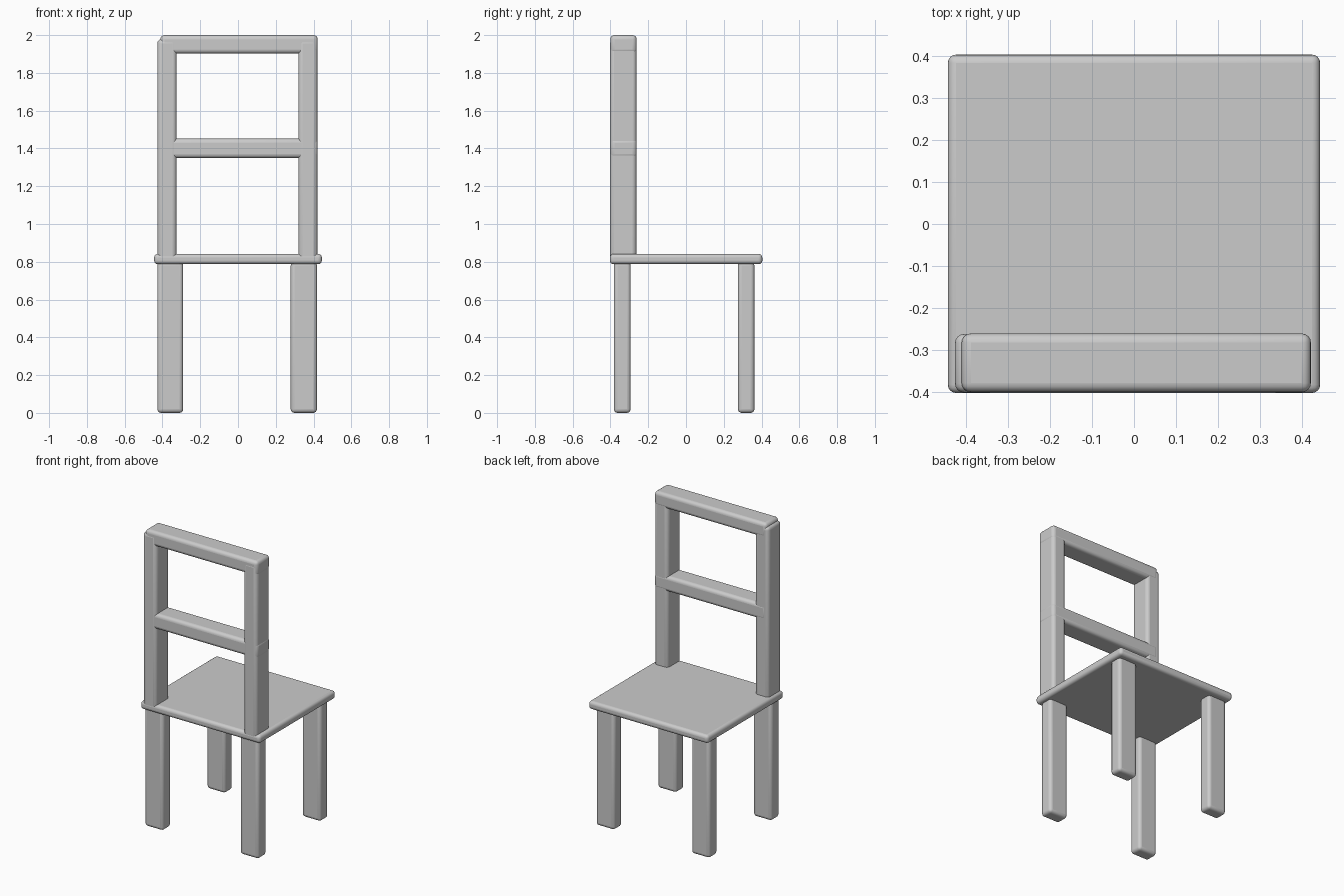
import bpy
import math

if "Cube" in bpy.data.objects:
    bpy.data.objects.remove(bpy.data.objects["Cube"])


def rounded_box(name, x, y, z, radius=0.02):
    """Box spanning the given (min, max) ranges with rounded edges."""
    spans = (x, y, z)
    centre = [(a + b) / 2 for a, b in spans]
    bpy.ops.mesh.primitive_cube_add(size=1, location=centre)
    ob = bpy.context.object
    ob.name = name
    ob.scale = [b - a for a, b in spans]
    bpy.ops.object.transform_apply(location=False, rotation=False, scale=True)
    bevel = ob.modifiers.new("rounding", "BEVEL")
    bevel.width = radius
    bevel.segments = 4
    bpy.ops.object.shade_smooth_by_angle(angle=math.radians(40))
    return ob


# Seat
rounded_box("seat", (-0.444, 0.444), (-0.403, 0.404), (0.787, 0.842))

# Legs
for side, x in (("left", (-0.427, -0.29)), ("right", (0.279, 0.418))):
    for end, y in (("front", (-0.382, -0.293)), ("back", (0.275, 0.362))):
        rounded_box(f"{end}_{side}_leg", x, y, (0.0, 0.80))

# Backrest posts
rounded_box("left_post", (-0.427, -0.325), (-0.402, -0.262), (0.80, 1.978), 0.022)
rounded_box("right_post", (0.319, 0.42), (-0.402, -0.262), (0.80, 1.978), 0.022)

# Backrest rails
for name, z in (("top_rail", (1.902, 2.0)), ("middle_rail", (1.349, 1.452))):
    rounded_box(name, (-0.411, 0.422), (-0.401, -0.261), z, 0.022)
